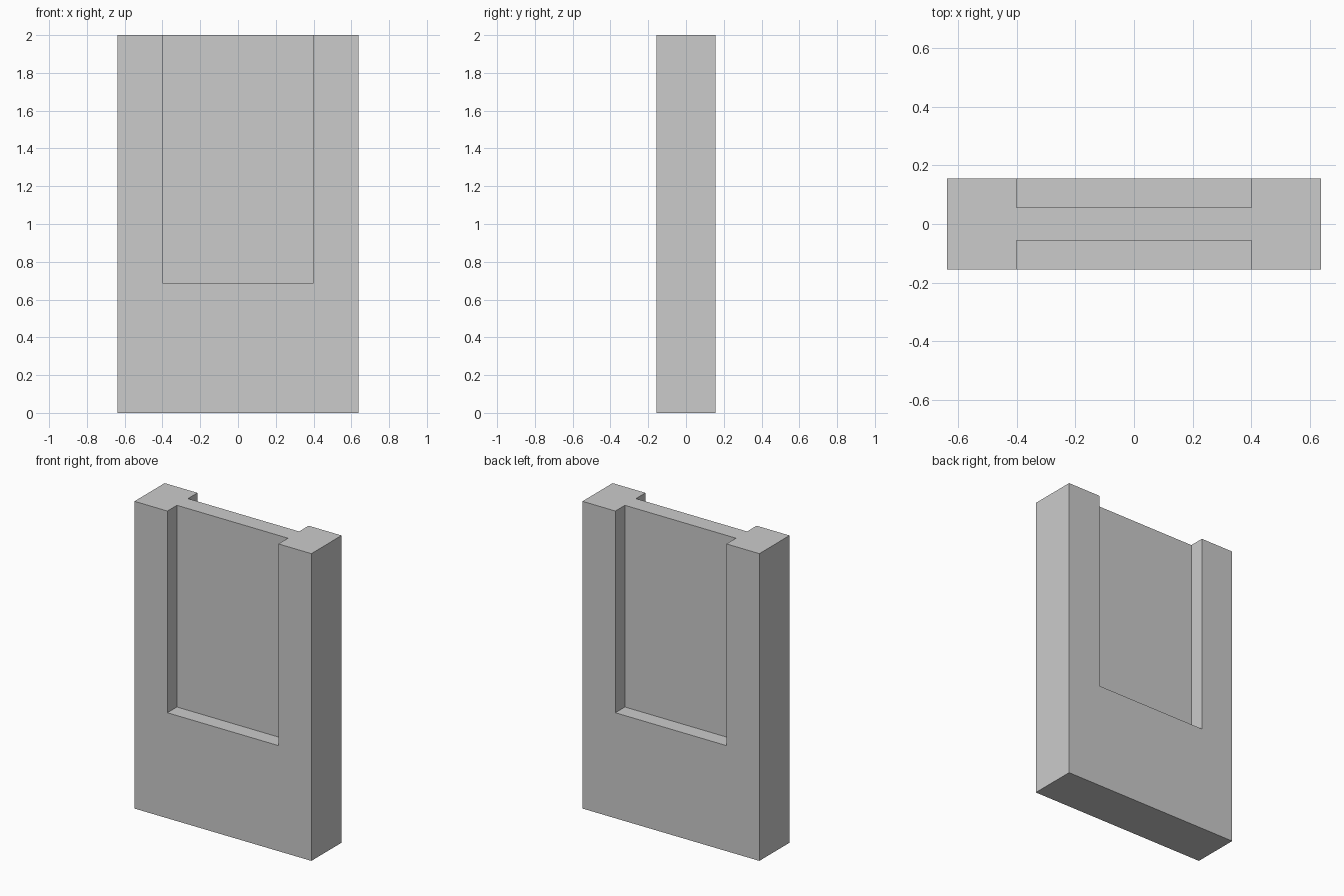
import bpy

if "Cube" in bpy.data.objects:
    bpy.data.objects.remove(bpy.data.objects["Cube"])

W, D, H = 1.274, 0.31, 2.0          # slab size
RECESS_W, RECESS_Z, WEB = 0.80, 0.687, 0.114


def box(name, x, y, z):
    """Box from (min, max) ranges on each axis."""
    bpy.ops.mesh.primitive_cube_add(size=1, location=[sum(r) / 2 for r in (x, y, z)])
    ob = bpy.context.object
    ob.name = name
    ob.scale = [r[1] - r[0] for r in (x, y, z)]
    bpy.ops.object.transform_apply(location=True, rotation=False, scale=True)
    return ob


# Main slab
panel = box("wall_panel", (-W / 2, W / 2), (-D / 2, D / 2), (0, H))

# Open-topped recess on front and back, leaving a thin web between
for side, name in ((-1, "front_recess_cutter"), (1, "back_recess_cutter")):
    y = sorted((side * WEB / 2, side * D))
    cutter = box(name, (-RECESS_W / 2, RECESS_W / 2), y, (RECESS_Z, H + 0.2))
    cutter.hide_render = True
    mod = panel.modifiers.new(name, 'BOOLEAN')
    mod.operation = 'DIFFERENCE'
    mod.solver = 'EXACT'
    mod.object = cutter
    bpy.context.view_layer.objects.active = panel
    bpy.ops.object.modifier_apply(modifier=mod.name)
    bpy.data.objects.remove(cutter, do_unlink=True)
